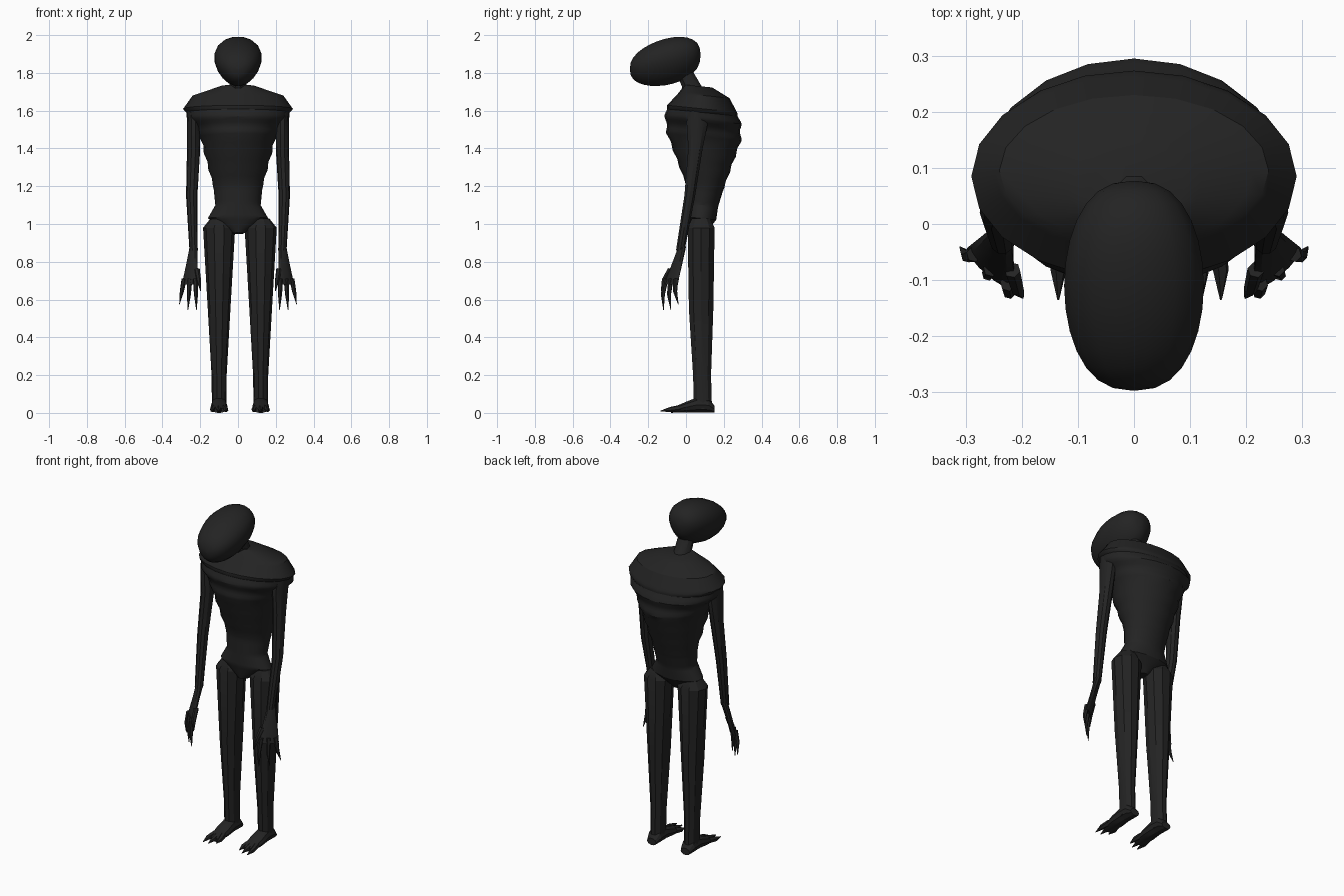
import bpy, bmesh, math
from mathutils import Vector

cube = bpy.data.objects.get("Cube")
if cube:
    bpy.data.objects.remove(cube, do_unlink=True)

skin = bpy.data.materials.new("charcoal_skin")
skin.use_nodes = True
charcoal = (0.017, 0.017, 0.017, 1)
skin.diffuse_color = charcoal
skin.node_tree.nodes["Principled BSDF"].inputs["Base Color"].default_value = charcoal


def loft(name, rings, sides=10, egg=0):
    """Skin a list of ellipses, each given as (centre, half axis, other half axis)."""
    bm = bmesh.new()
    loops = []
    for centre, across, along in rings:
        loop = []
        for i in range(sides):
            angle = math.tau * i / sides
            widen = 1 + egg * math.sin(angle)
            offset = Vector(across) * math.cos(angle) * widen + Vector(along) * math.sin(angle)
            loop.append(bm.verts.new(Vector(centre) + offset))
        loops.append(loop)
    for lower, upper in zip(loops, loops[1:]):
        for i in range(sides):
            bm.faces.new((lower[i - 1], lower[i], upper[i], upper[i - 1]))
    bm.faces.new(loops[0])
    bm.faces.new(loops[-1])
    bmesh.ops.recalc_face_normals(bm, faces=bm.faces)
    mesh = bpy.data.meshes.new(name)
    bm.to_mesh(mesh)
    bm.free()
    mesh.materials.append(skin)
    obj = bpy.data.objects.new(name, mesh)
    bpy.context.collection.objects.link(obj)
    bpy.ops.object.select_all(action='DESELECT')
    obj.select_set(True)
    bpy.context.view_layer.objects.active = obj
    bpy.ops.object.shade_smooth_by_angle(angle=math.radians(30))


def column(name, points):
    """Upright limb from level rings of (x, y, z, half width, half depth)."""
    loft(name, [((x, y, z), (width, 0, 0), (0, depth, 0))
                for x, y, z, width, depth in points])


def spike(name, base, tip, bend, radius):
    """Pointed digit from base to tip, with its knuckle pushed out by bend."""
    base, tip = Vector(base), Vector(tip)
    direction = (tip - base).normalized()
    across = direction.orthogonal().normalized()
    along = direction.cross(across)
    knuckle = base.lerp(tip, 0.5) + Vector(bend)
    sections = ((base, radius), (knuckle, radius * 0.8), (tip, radius * 0.1))
    loft(name, [(centre, across * size, along * size) for centre, size in sections], sides=6)


# Torso keys: front y, back y, height, half width
torso_keys = [
    (0.02, 0.1, 0.95, 0.03), (0, 0.16, 1.03, 0.16), (0, 0.17, 1.1, 0.12),
    (0, 0.2, 1.2, 0.13), (-0.1, 0.29, 1.46, 0.2), (-0.11, 0.29, 1.55, 0.26),
    (-0.1, 0.27, 1.61, 0.29), (-0.04, 0.23, 1.68, 0.24), (0, 0.12, 1.74, 0.06)]
torso_rings = []
steps = 6
for lower, upper in zip(torso_keys, torso_keys[1:]):
    for step in range(steps):
        front, back, z, width = Vector(lower).lerp(Vector(upper), step / steps)
        # Rib ridges around the chest, sloping down to the back
        ribbed = 1.2 < z < 1.6
        swell = 1 + 0.025 * math.sin(z * math.tau / 0.09) * ribbed
        depth = (back - front) / 2 * swell
        torso_rings.append(((0, (front + back) / 2, z),
                            (width * swell, 0, 0), (0, depth, -0.1 * depth)))
loft("torso", torso_rings, sides=20)

# Neck leaning forward into the skull
column("neck", [(0, 0.07, 1.67, 0.07, 0.08), (0, 0.03, 1.73, 0.045, 0.055),
                (0, -0.02, 1.83, 0.045, 0.045)])

# Long egg-shaped head, dropping and shrinking towards the face
head_rings = []
slices = 14
for i in range(slices + 1):
    angle = math.pi * i / slices
    forward = (1 - math.cos(angle)) / 2
    swell = max(math.sin(angle), 0.01) ** 0.8
    head_rings.append(((0, -0.11 + 0.187 * math.cos(angle), 1.895 - 0.075 * forward),
                       (0.124 * swell, 0, 0), (0, 0, (0.135 - 0.02 * forward) * swell)))
loft("head", head_rings, sides=18, egg=0.2)

for side, s in (("left", 1), ("right", -1)):
    # Arm from shoulder to wrist
    column(side + "_arm", [
        (s * 0.245, 0.06, 1.62, 0.025, 0.04), (s * 0.235, 0.06, 1.54, 0.035, 0.06),
        (s * 0.235, 0.05, 1.4, 0.035, 0.04), (s * 0.245, 0.02, 1.15, 0.03, 0.03),
        (s * 0.235, -0.03, 0.86, 0.022, 0.024)])

    # Palm widening downwards, set on a diagonal
    wrist, knuckles = Vector((s * 0.235, -0.02, 0.88)), Vector((s * 0.255, -0.08, 0.68))
    spread, thickness = Vector((s * 0.75, 0.65, 0)), Vector((-s * 0.65, 0.75, 0))
    loft(side + "_palm", [(wrist.lerp(knuckles, t), spread * (0.022 + 0.035 * t),
                           thickness * (0.02 - 0.007 * t)) for t in (0, 0.4, 0.8, 1)])

    # Fingers fanned along the palm edge, and the inner thumb
    for i, fan in enumerate((-1, 0, 1)):
        base = knuckles + spread * fan * 0.04 + Vector((0, 0, 0.03))
        tip = knuckles + spread * fan * 0.06 + Vector((s * 0.01, 0, -0.135 + 0.03 * (fan > 0)))
        spike(f"{side}_finger_{i + 1}", base, tip, (0, -0.01, 0), 0.014)
    thumb_base = wrist.lerp(knuckles, 0.6) - spread * 0.04
    spike(side + "_thumb", thumb_base, (s * 0.198, -0.132, 0.645), (0, -0.01, 0), 0.015)

    # Leg tapering to the ankle, standing slightly off centre
    middle = 0.01 + s * 0.11
    column(side + "_leg", [
        (middle, 0.08, 1.03, 0.045, 0.05), (middle, 0.08, 0.98, 0.085, 0.075),
        (middle, 0.08, 0.55, 0.06, 0.068), (middle, 0.085, 0.2, 0.04, 0.05),
        (middle, 0.09, 0.02, 0.038, 0.05)])

    # Foot sloping from ankle to toes: y, height, half width
    foot_keys = [(0.15, 0.04, 0.03), (0.12, 0.08, 0.042), (0.06, 0.085, 0.042),
                 (0, 0.06, 0.045), (-0.08, 0.025, 0.035)]
    loft(side + "_foot", [((middle, y, height / 2), (width, 0, 0), (0, 0, height / 2))
                          for y, height, width in foot_keys])

    # Splayed pointed toes
    for i, splay in enumerate((-1, 0, 1)):
        reach = -0.135 + 0.025 * (splay < 0)
        spike(f"{side}_toe_{i + 1}", (middle + s * splay * 0.025, -0.03, 0.025),
              (middle + s * splay * 0.035, reach, 0.01), (s * splay * 0.005, 0, 0), 0.018)
